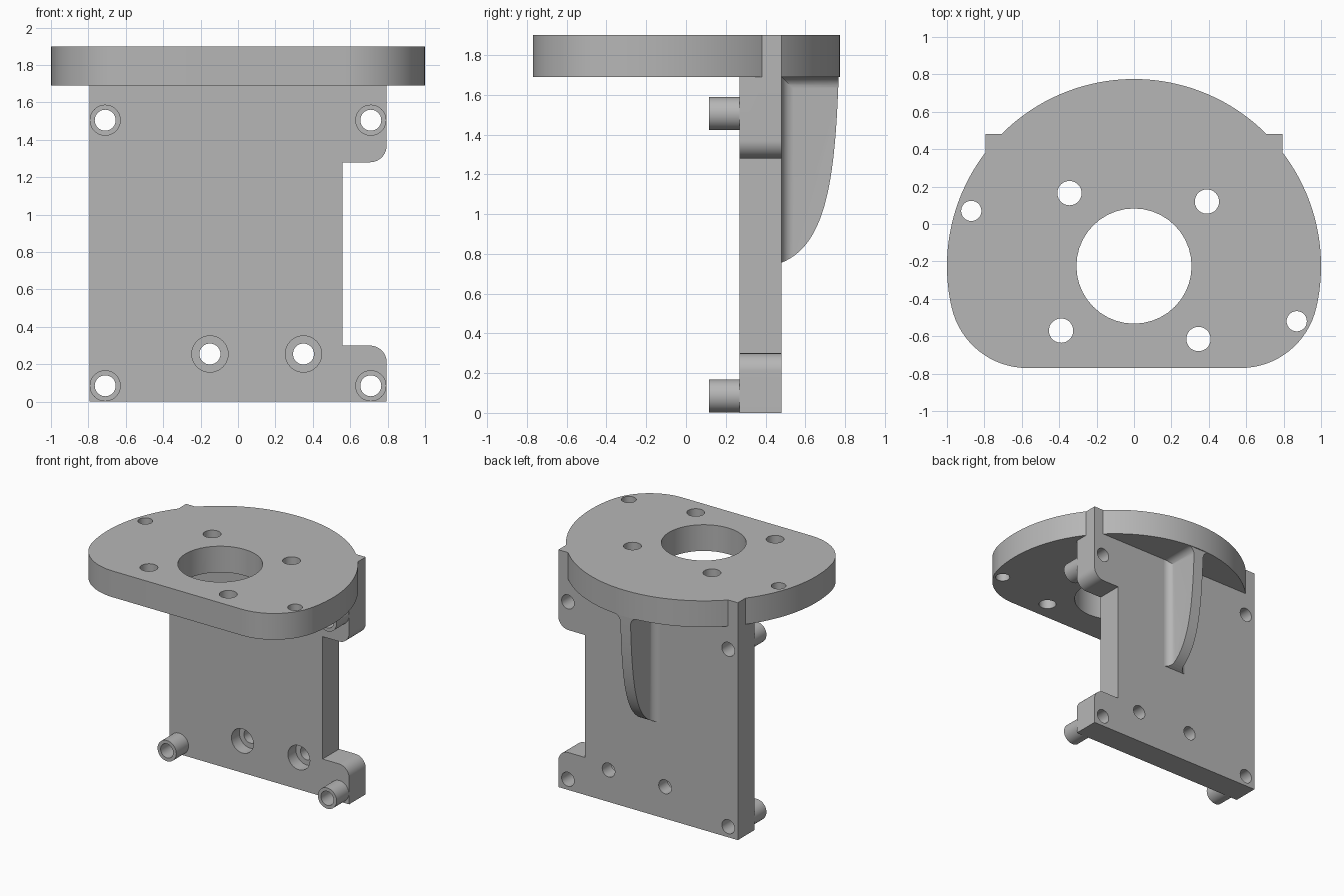
import bpy, bmesh
from math import sin, cos, pi, atan2
from mathutils import Vector
from mathutils.geometry import interpolate_bezier

if "Cube" in bpy.data.objects:
    bpy.data.objects.remove(bpy.data.objects["Cube"], do_unlink=True)

grey = bpy.data.materials.new("machined_grey")
grey.use_nodes = True
grey.diffuse_color = (0.47, 0.47, 0.47, 1)
grey.node_tree.nodes["Principled BSDF"].inputs["Base Color"].default_value = (0.47, 0.47, 0.47, 1)


def arc(cx, cy, r, start, end, steps=16):
    return [(cx + r * cos(start + (end - start) * i / steps),
             cy + r * sin(start + (end - start) * i / steps)) for i in range(steps + 1)]


def prism(name, outline, axis, low, high):
    """Extrude a 2D outline along one axis."""
    place = {"x": lambda a, b, d: (d, a, b),
             "y": lambda a, b, d: (a, d, b),
             "z": lambda a, b, d: (a, b, d)}[axis]
    bm = bmesh.new()
    face = bm.faces.new([bm.verts.new(place(a, b, low)) for a, b in outline])
    new = bmesh.ops.extrude_face_region(bm, geom=[face])["geom"]
    shift = Vector(place(0, 0, high - low))
    bmesh.ops.translate(bm, vec=shift, verts=[v for v in new if isinstance(v, bmesh.types.BMVert)])
    bmesh.ops.remove_doubles(bm, verts=bm.verts, dist=1e-5)
    bmesh.ops.recalc_face_normals(bm, faces=bm.faces)
    mesh = bpy.data.meshes.new(name)
    bm.to_mesh(mesh)
    bm.free()
    mesh.materials.append(grey)
    obj = bpy.data.objects.new(name, mesh)
    bpy.context.collection.objects.link(obj)
    return obj


def cylinder(name, a, b, r, axis, low, high):
    return prism(name, arc(a, b, r, 0, 2 * pi, 40), axis, low, high)


def activate(obj):
    bpy.ops.object.select_all(action="DESELECT")
    obj.select_set(True)
    bpy.context.view_layer.objects.active = obj


def combine(target, tool, operation):
    """Apply a boolean and discard the tool."""
    activate(target)
    mod = target.modifiers.new("combine", "BOOLEAN")
    mod.operation, mod.object, mod.solver = operation, tool, "EXACT"
    bpy.ops.object.modifier_apply(modifier=mod.name)
    bpy.data.objects.remove(tool, do_unlink=True)


def smooth(obj):
    activate(obj)
    bpy.ops.object.shade_smooth_by_angle(angle=pi / 6)


TOP, UNDER = 1.90, 1.69
FRONT, BACK = 0.27, 0.48
HALF = 0.795

# Round top plate with a flat front edge and blended corners
cx, cy, cr = 0.57, -0.355, 0.415
blend = atan2(cy + 0.225, cx)
outline = (arc(0, -0.225, 1, blend, pi - blend, 80)
           + arc(-cx, cy, cr, pi - blend, 1.5 * pi)
           + arc(cx, cy, cr, -pi / 2, blend))
bracket = prism("bracket_body", outline, "z", UNDER, TOP)

# Upright wall with a notch and rounded ears
ear = 0.09
outline = ([(-HALF, 0), (HALF, 0)]
           + arc(HALF - ear, 0.30 - ear, ear, 0, pi / 2)
           + [(0.56, 0.30), (0.56, 1.28)]
           + arc(HALF - ear, 1.28 + ear, ear, -pi / 2, 0)
           + [(HALF, TOP), (-HALF, TOP)])
combine(bracket, prism("wall", outline, "y", FRONT, BACK), "UNION")

# Plate holes: centre bore, four bolts, two pins
plate_holes = [(0, -0.225, 0.308),
               (-0.345, 0.165, 0.065), (0.39, 0.12, 0.065),
               (-0.39, -0.57, 0.065), (0.345, -0.615, 0.065),
               (-0.87, 0.07, 0.054), (0.87, -0.52, 0.054)]
for x, y, r in plate_holes:
    combine(bracket, cylinder("cutter", x, y, r, "z", 1.6, 2), "DIFFERENCE")

# Wall holes: corner screws and two counterbored screws
corners = [(x, z) for x in (-0.71, 0.71) for z in (0.085, 1.505)]
bores = [(-0.15, 0.255), (0.35, 0.255)]
for x, z in corners + bores:
    combine(bracket, cylinder("cutter", x, z, 0.056, "y", 0.1, 0.6), "DIFFERENCE")
for x, z in bores:
    combine(bracket, cylinder("cutter", x, z, 0.097, "y", 0.1, FRONT + 0.1), "DIFFERENCE")
smooth(bracket)

# Tubular standoffs on the front of the wall
for i, (x, z) in enumerate(corners):
    tube = cylinder("standoff_%d" % (i + 1), x, z, 0.083, "y", 0.115, FRONT)
    combine(tube, cylinder("cutter", x, z, 0.056, "y", 0, 0.4), "DIFFERENCE")
    smooth(tube)


def mirrored(side):
    return side + [(-a, b) for a, b in reversed(side)]


# Curved rear rib, filleted into the wall and the plate
half, fillet = 0.045, 0.06
foot = half + fillet
wall_side = ([(foot, 0.44)] + arc(foot, BACK + fillet, fillet, -pi / 2, -pi, 10) + [(half, 0.82)])
plate_side = ([(half, 0.72)] + arc(foot, UNDER - fillet, fillet, pi, pi / 2, 10) + [(foot, 1.72)])
rib = prism("rear_rib", mirrored(wall_side), "z", 0.7, 1.72)
combine(rib, prism("rib_head", mirrored(plate_side), "y", 0.44, 0.82), "UNION")
curve = interpolate_bezier(Vector((BACK, 0.755)), Vector((0.70, 0.845)),
                           Vector((0.75, 1.15)), Vector((0.768, 1.70)), 28)
side_view = [(0.46, 0.75)] + [(p[0], p[1]) for p in curve] + [(0.46, 1.70)]
combine(rib, prism("rib_profile", side_view, "x", -0.3, 0.3), "INTERSECT")
smooth(rib)
